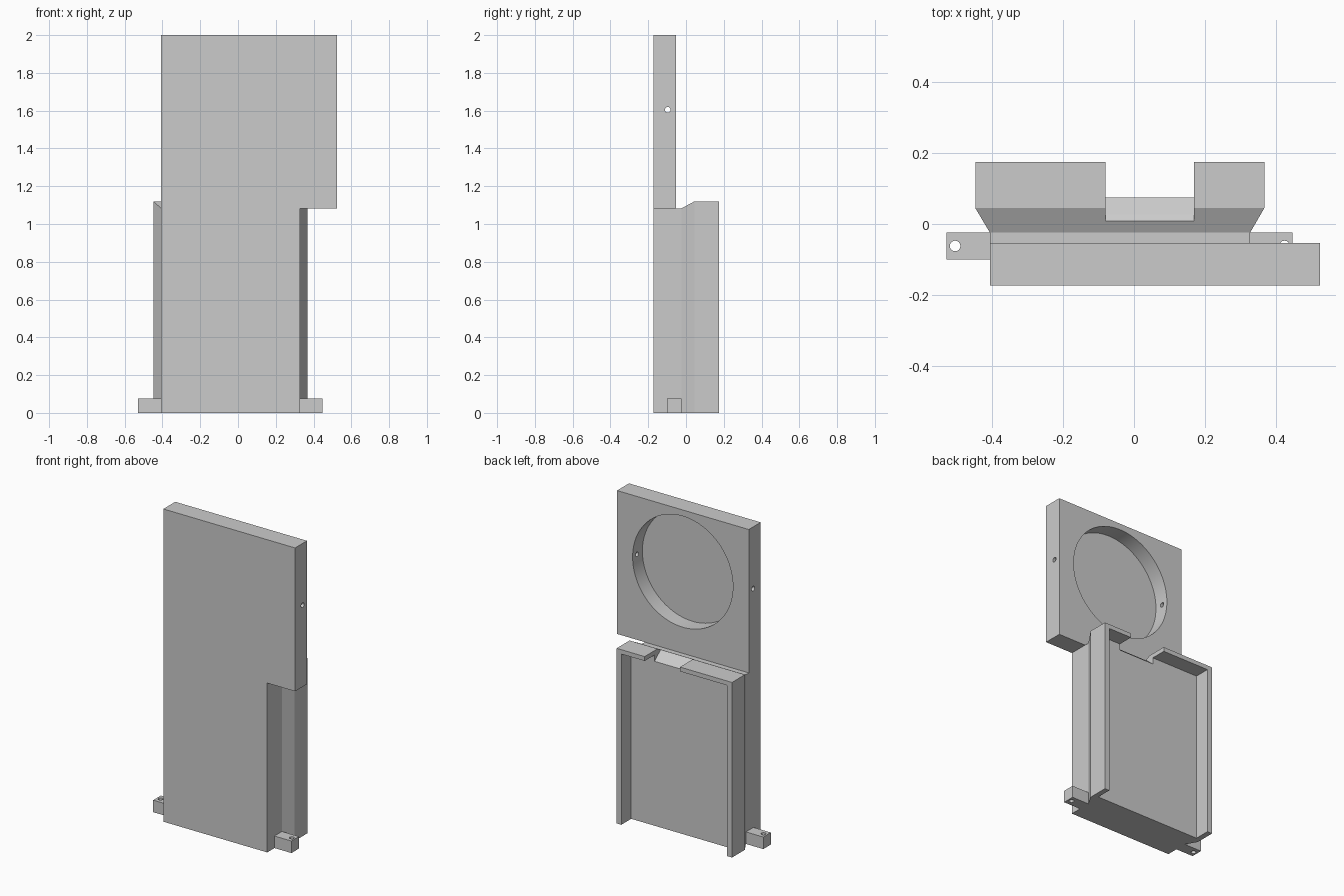
import bpy, bmesh, math
from mathutils import Matrix

cube = bpy.data.objects.get("Cube")
if cube:
    bpy.data.objects.remove(cube, do_unlink=True)

grey = bpy.data.materials.new("light grey")
grey.use_nodes = True
grey.diffuse_color = (0.6, 0.6, 0.6, 1)
grey.node_tree.nodes["Principled BSDF"].inputs["Base Color"].default_value = (0.6, 0.6, 0.6, 1)


def finish(name, bm):
    bmesh.ops.recalc_face_normals(bm, faces=bm.faces)
    mesh = bpy.data.meshes.new(name)
    bm.to_mesh(mesh)
    bm.free()
    mesh.materials.append(grey)
    ob = bpy.data.objects.new(name, mesh)
    bpy.context.collection.objects.link(ob)
    return ob


def loft(name, rings):
    """Solid through matching rings of points."""
    bm = bmesh.new()
    loops = [[bm.verts.new(p) for p in ring] for ring in rings]
    n = len(loops[0])
    for a, b in zip(loops, loops[1:]):
        for i in range(n):
            j = (i + 1) % n
            bm.faces.new((a[i], a[j], b[j], b[i]))
    bm.faces.new(loops[0])
    bm.faces.new(loops[-1])
    return finish(name, bm)


def rect(y, x0, x1, z0, z1):
    return [(x0, y, z0), (x1, y, z0), (x1, y, z1), (x0, y, z1)]


def box(name, x0, x1, y0, y1, z0, z1):
    return loft(name, [rect(y, x0, x1, z0, z1) for y in (y0, y1)])


def cylinder(name, centre, radius, length, axis, sides):
    bm = bmesh.new()
    turn = {"X": Matrix.Rotation(math.pi / 2, 4, "Y"),
            "Y": Matrix.Rotation(math.pi / 2, 4, "X"),
            "Z": Matrix.Identity(4)}[axis]
    bmesh.ops.create_cone(bm, cap_ends=True, segments=sides, radius1=radius, radius2=radius,
                          depth=length, matrix=Matrix.Translation(centre) @ turn)
    return finish(name, bm)


def cut(ob, *cutters):
    bpy.ops.object.select_all(action="DESELECT")
    bpy.context.view_layer.objects.active = ob
    ob.select_set(True)
    for c in cutters:
        c.hide_render = True
        mod = ob.modifiers.new("cut", "BOOLEAN")
        mod.operation, mod.solver, mod.object = "DIFFERENCE", "EXACT", c
        bpy.ops.object.modifier_apply(modifier=mod.name)
        bpy.data.objects.remove(c, do_unlink=True)
    bpy.ops.object.shade_smooth_by_angle(angle=math.radians(25))


# Upper plate with a round pocket in the back and a pin hole through both sides
upper = box("upper_plate", -0.407, 0.525, -0.173, -0.053, 1.083, 2)
cut(upper,
    cylinder("pin_hole", (0.06, -0.097, 1.605), 0.015, 1.2, "X", 16),
    cylinder("pocket", (0.06, 0, 1.605), 0.355, 0.304, "Y", 96))

# Lower housing, flaring outward towards the open back
lower = loft("lower_housing", [rect(-0.173, -0.407, 0.328, 0, 1.083),
                               rect(-0.024, -0.407, 0.328, 0, 1.083),
                               rect(0.045, -0.448, 0.368, 0, 1.12),
                               rect(0.175, -0.448, 0.368, 0, 1.12)])
# Sloped notch through the top wall
notch = [(0.005, 1.2), (0.008, 1.101), (0.02, 1.097), (0.03, 1.089),
         (0.077, 1.05), (0.2, 1.05), (0.2, 1.2)]
cut(lower,
    box("back_recess", -0.413, 0.335, 0.075, 0.3, -0.1, 1.092),
    loft("top_notch", [[(x, y, z) for y, z in notch] for x in (-0.08, 0.17)]))

# Mounting tabs with vertical holes at the foot
for name, x0, x1, hole in (("right_tab", -0.53, -0.407, -0.505), ("left_tab", 0.328, 0.448, 0.425)):
    tab = box(name, x0, x1, -0.1, -0.024, 0, 0.077)
    cut(tab, cylinder("tab_hole", (hole, -0.062, 0.04), 0.015, 0.3, "Z", 16))
